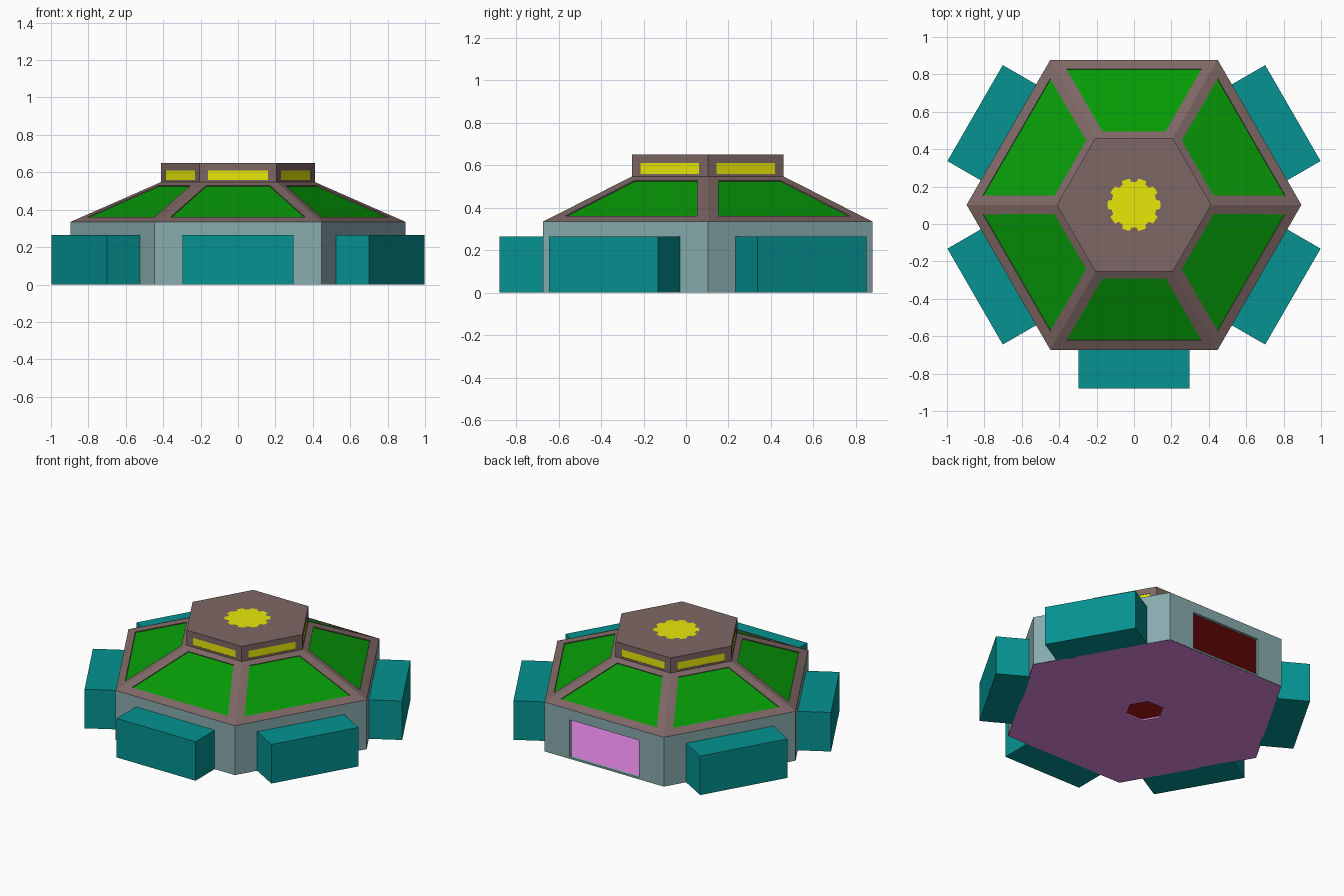
import bpy, bmesh
from math import cos, sin, radians, pi
from mathutils import Vector, Matrix

if "Cube" in bpy.data.objects:
    bpy.data.objects.remove(bpy.data.objects["Cube"])

CY = 0.1025           # centre of the hexagon in y
R, RT = 0.895, 0.413  # corner radius of walls and of roof lantern
APO = cos(pi / 6)


def mat(name, *rgb):
    m = bpy.data.materials.new(name)
    m.diffuse_color = (*[c ** 2.2 for c in rgb], 1)  # screen colour to linear
    m.use_nodes = True
    m.node_tree.nodes["Principled BSDF"].inputs["Base Color"].default_value = m.diffuse_color
    return m


wall_m = mat("wall_grey", 0.53, 0.67, 0.68)
frame_m = mat("frame_brown", 0.49, 0.405, 0.395)
green_m = mat("roof_green", 0.06, 0.6, 0.06)
yellow_m = mat("lamp_yellow", 0.91, 0.91, 0.07)
teal_m = mat("annex_teal", 0.055, 0.57, 0.57)
floor_m = mat("floor_pink", 0.89, 0.53, 0.89)
red_m = mat("inside_red", 0.66, 0.12, 0.11)


def finish(name, bm, *mats):
    me = bpy.data.meshes.new(name)
    bm.to_mesh(me)
    bm.free()
    for m in mats:
        me.materials.append(m)
    ob = bpy.data.objects.new(name, me)
    bpy.context.collection.objects.link(ob)
    return ob


def corner(k, r, z):
    a = radians(60 * k)
    return Vector((r * cos(a), CY + r * sin(a), z))


def quad(bm, pts, mi=0):
    f = bm.faces.new([bm.verts.new(p) for p in pts])
    f.material_index = mi


def panel_side(bm, k, r0, z0, r1, z1, hole=None, depth=0.006, fill=True):
    """One hexagon side; hole = (v0, half width, v1, half width) is recessed."""
    o = [corner(k, r0, z0), corner(k + 1, r0, z0), corner(k + 1, r1, z1), corner(k, r1, z1)]
    if not hole:
        quad(bm, o)
        return
    t = (o[1] - o[0]).normalized()
    n = t.cross(o[3] - o[0]).normalized()
    lo, hi = (o[0] + o[1]) / 2, (o[2] + o[3]) / 2
    v0, h0, v1, h1 = hole
    a, b = lo.lerp(hi, v0), lo.lerp(hi, v1)
    i = [a - t * h0, a + t * h0, b + t * h1, b - t * h1]
    d = [p - n * depth for p in i]
    for s in range(4):
        e = (s + 1) % 4
        quad(bm, (o[s], o[e], i[e], i[s]))
        quad(bm, (i[s], i[e], d[e], d[s]))
    if fill:
        quad(bm, d, 1)


# outer walls, doorway at the back
bm = bmesh.new()
for k in range(6):
    panel_side(bm, k, R, 0, R, 0.335, (0.036, 0.26, 0.79, 0.26) if k == 1 else None, 0.02, False)
finish("outer_walls", bm, wall_m)

# sloping roof with recessed green panels
bm = bmesh.new()
for k in range(6):
    panel_side(bm, k, R, 0.335, RT, 0.547, (0.12, 0.36, 0.915, 0.17))
finish("roof", bm, frame_m, green_m)

# lantern on top with yellow windows
bm = bmesh.new()
for k in range(6):
    panel_side(bm, k, RT, 0.547, RT, 0.65, (0.12, 0.16, 0.61, 0.16), 0.003)
quad(bm, [corner(k, RT, 0.65) for k in range(6)])
finish("lantern", bm, frame_m, yellow_m)

# scalloped yellow skylight with ten lobes
bm = bmesh.new()
N = 120
rim = []
for s in range(N):
    a = 2 * pi * s / N
    r = 0.141 if cos(10 * a) > -0.4 else 0.122
    rim.append(bm.verts.new((r * cos(a), CY + r * sin(a), 0.6515)))
bm.faces.new(rim)
finish("skylight", bm, yellow_m)

# annex boxes on every side but the back
for k in (0, 2, 3, 4, 5):
    bm = bmesh.new()
    bmesh.ops.create_cube(bm, size=1)
    depth = 0.981 - R * APO + 0.01
    bm.transform(Matrix.Translation((0, CY, 0))
                 @ Matrix.Rotation(radians(60 * k + 30), 4, 'Z')
                 @ Matrix.Translation((0.981 - depth / 2, 0, 0.1325))
                 @ Matrix.Diagonal((depth, 0.592, 0.265, 1)))
    finish(f"annex_{k}", bm, teal_m)

# floor plate with a hexagonal hole
bm = bmesh.new()
for k in range(6):
    ro, ri, h = R - 0.001, 0.12, 0.011
    quad(bm, (corner(k, ri, h), corner(k, ro, h), corner(k + 1, ro, h), corner(k + 1, ri, h)))
    quad(bm, (corner(k, ri, 0), corner(k + 1, ri, 0), corner(k + 1, ro, 0), corner(k, ro, 0)))
    quad(bm, (corner(k, ri, 0), corner(k, ri, h), corner(k + 1, ri, h), corner(k + 1, ri, 0)))
finish("floor", bm, floor_m)

# inner lining and ceiling
bm = bmesh.new()
for k in range(6):
    if k != 1:
        quad(bm, (corner(k + 1, 0.86, 0.011), corner(k, 0.86, 0.011),
                  corner(k, 0.86, 0.325), corner(k + 1, 0.86, 0.325)))
quad(bm, [corner(-k, 0.86, 0.325) for k in range(6)])
finish("inner_lining", bm, red_m)
